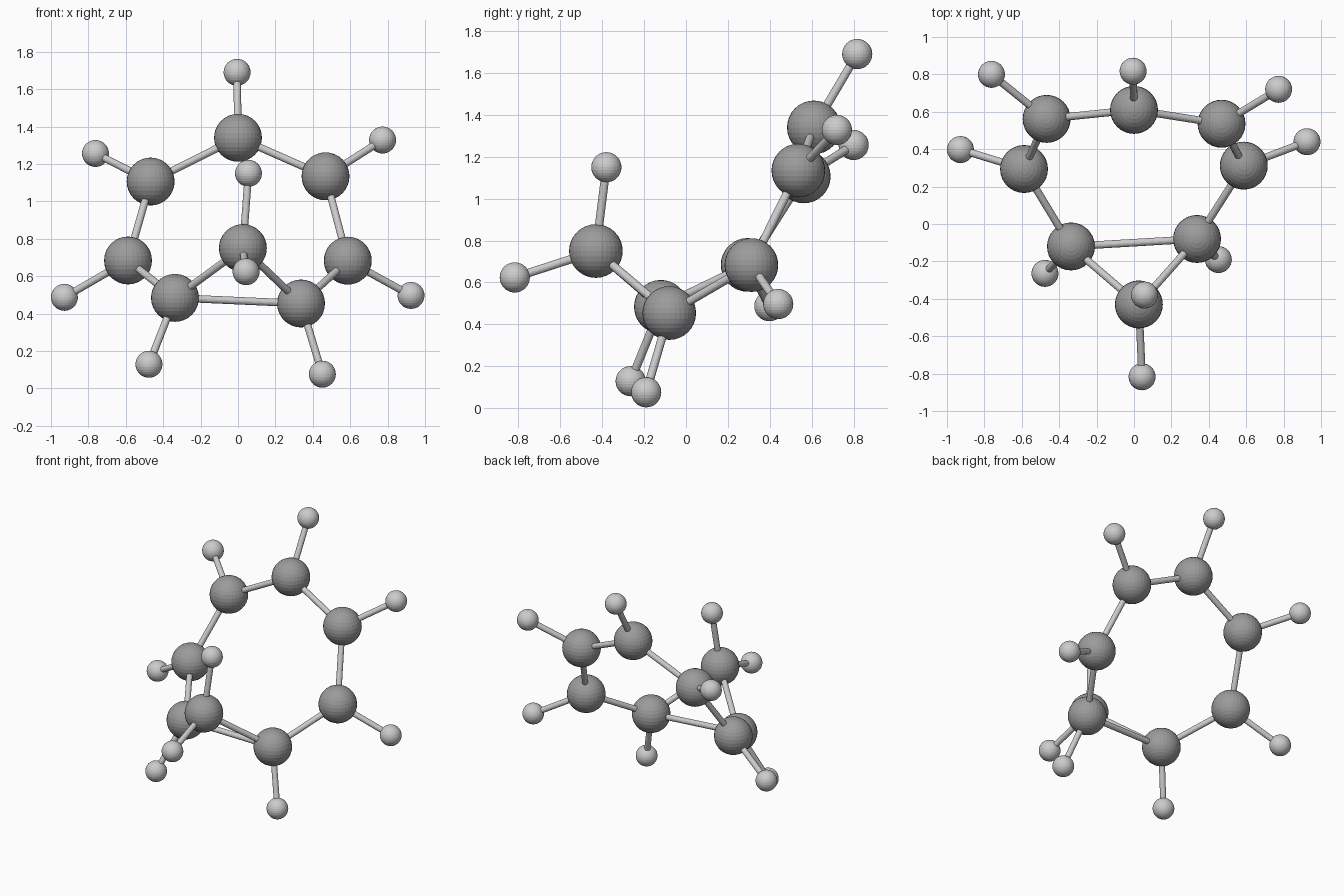
import bpy
from mathutils import Vector

if "Cube" in bpy.data.objects:
    bpy.data.objects.remove(bpy.data.objects["Cube"])

C_RADIUS, H_RADIUS, BOND_RADIUS = 0.128, 0.072, 0.02

# Carbon centres, each with the centres of its attached hydrogens
ATOMS = {
    "top":         ((0.00, 0.61, 1.34),    [(-0.005, 0.817, 1.69)]),
    "upper_left":  ((-0.467, 0.562, 1.106), [(-0.762, 0.80, 1.256)]),
    "upper_right": ((0.468, 0.536, 1.134), [(0.773, 0.72, 1.328)]),
    "side_left":   ((-0.588, 0.294, 0.684), [(-0.928, 0.398, 0.487)]),
    "side_right":  ((0.587, 0.312, 0.683), [(0.925, 0.44, 0.497)]),
    "base_left":   ((-0.337, -0.12, 0.484), [(-0.476, -0.264, 0.129)]),
    "base_right":  ((0.337, -0.08, 0.454), [(0.451, -0.19, 0.076)]),
    "bridge":      ((0.026, -0.43, 0.75),  [(0.056, -0.38, 1.15), (0.043, -0.817, 0.624)]),
}

# Carbon ring and three-membered bridge
BONDS = [
    ("top", "upper_left"), ("top", "upper_right"),
    ("upper_left", "side_left"), ("upper_right", "side_right"),
    ("side_left", "base_left"), ("side_right", "base_right"),
    ("base_left", "base_right"), ("base_left", "bridge"), ("base_right", "bridge"),
]


def material(name, grey):
    mat = bpy.data.materials.new(name)
    mat.diffuse_color = (grey, grey, grey, 1)
    mat.use_nodes = True
    mat.node_tree.nodes["Principled BSDF"].inputs["Base Color"].default_value = mat.diffuse_color
    return mat


carbon_mat = material("carbon_grey", 0.33)
hydrogen_mat = material("hydrogen_grey", 0.8)
bond_mat = material("bond_grey", 0.6)


def atom(name, centre, radius, mat):
    bpy.ops.mesh.primitive_uv_sphere_add(segments=32, ring_count=16,
                                         radius=radius, location=centre)
    ob = bpy.context.object
    ob.name = name
    ob.data.materials.append(mat)


def bond(name, a, b):
    a, b = Vector(a), Vector(b)
    axis = b - a
    bpy.ops.mesh.primitive_cylinder_add(
        vertices=16, radius=BOND_RADIUS, depth=axis.length, location=(a + b) / 2,
        rotation=axis.to_track_quat('Z', 'Y').to_euler())
    ob = bpy.context.object
    ob.name = name
    ob.data.materials.append(bond_mat)


# Atoms and hydrogen bonds
for name, (centre, hydrogens) in ATOMS.items():
    atom(f"carbon_{name}", centre, C_RADIUS, carbon_mat)
    for i, h in enumerate(hydrogens, 1):
        atom(f"hydrogen_{name}_{i}", h, H_RADIUS, hydrogen_mat)
        bond(f"hydrogen_bond_{name}_{i}", centre, h)

# Carbon to carbon bonds
for p, q in BONDS:
    bond(f"carbon_bond_{p}_{q}", ATOMS[p][0], ATOMS[q][0])
